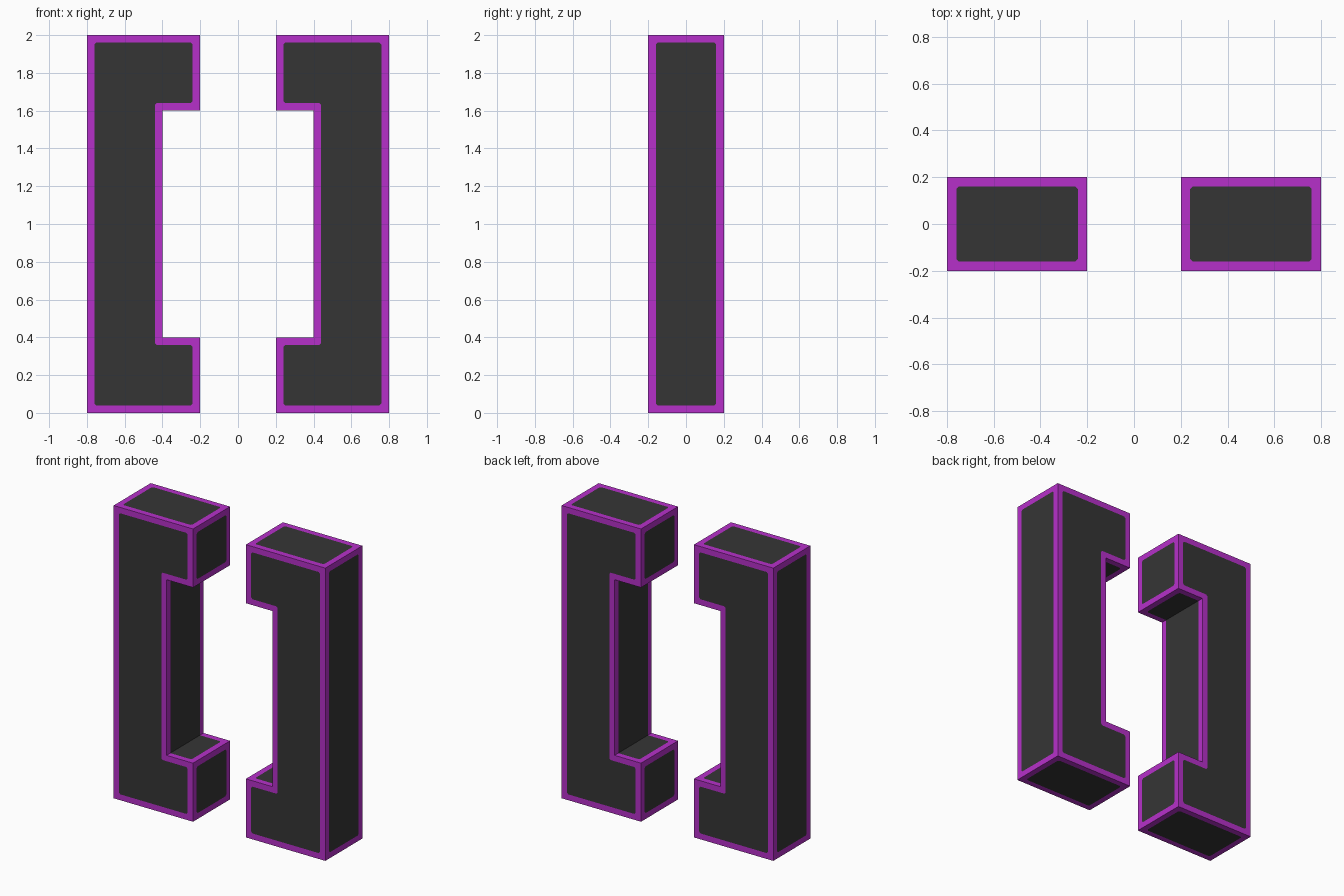
import bpy, bmesh
from mathutils import Vector, Matrix

if "Cube" in bpy.data.objects:
    bpy.data.objects.remove(bpy.data.objects["Cube"])

EDGE, NICK, HALF = 0.04, 0.01, 0.2   # trim width, panel corner cut, half depth


def material(name, rgb):
    m = bpy.data.materials.new(name)
    m.diffuse_color = (*rgb, 1)
    m.use_nodes = True
    m.node_tree.nodes["Principled BSDF"].inputs["Base Color"].default_value = m.diffuse_color
    return m


MATS = [material("magenta trim", (0.47, 0.03, 0.59)),
        material("charcoal panel", (0.036, 0.036, 0.036))]

# C-shaped bracket outline (x, z), counter-clockwise seen from the front
PROFILE = [(-.8, 0), (-.2, 0), (-.2, .4), (-.4, .4),
           (-.4, 1.6), (-.2, 1.6), (-.2, 2), (-.8, 2)]
CONCAVE = {3, 4}   # inner corners carry no trim


def add_face(bm, pts, mat):
    f = bm.faces.new([bm.verts.new(p) for p in pts])
    f.material_index = mat


def trimmed_face(bm, pts, normal, widths):
    """Flat right-angled face: dark panel with a trim strip along each edge."""
    n = len(pts)
    dirs = [(pts[(i + 1) % n] - pts[i]).normalized() for i in range(n)]
    ends = []   # panel points at each corner: (arriving, leaving)
    for i in range(n):
        inner = pts[i].copy()
        for j in (i - 1, i):
            inner += normal.cross(dirs[j]) * widths[j]
        c = NICK if widths[i - 1] and widths[i] else 0
        ends.append((inner - dirs[i - 1] * c, inner + dirs[i] * c))
    panel = []
    for i in range(n):
        a, b = ends[i]
        k = (i + 1) % n
        if widths[i]:
            add_face(bm, [pts[i], pts[k], ends[k][0], b], 0)
        if (a - b).length > 1e-5:
            add_face(bm, [pts[i], b, a], 0)
            panel += [a, b]
        else:
            panel.append(a)
    add_face(bm, panel, 1)


def bracket(name, turn):
    bm = bmesh.new()
    front = [Vector((x, -HALF, z)) for x, z in PROFILE]
    back = [Vector((x, HALF, z)) for x, z in PROFILE]
    n = len(PROFILE)
    # front and back
    trimmed_face(bm, front, Vector((0, -1, 0)), [EDGE] * n)
    trimmed_face(bm, back[::-1], Vector((0, 1, 0)), [EDGE] * n)
    # sides all around the outline
    for i in range(n):
        k = (i + 1) % n
        loop = [front[k], front[i], back[i], back[k]]
        normal = (loop[1] - loop[0]).cross(loop[2] - loop[1]).normalized()
        trimmed_face(bm, loop, normal, [EDGE, 0 if i in CONCAVE else EDGE,
                                        EDGE, 0 if k in CONCAVE else EDGE])
    bmesh.ops.remove_doubles(bm, verts=bm.verts, dist=1e-5)
    bm.transform(Matrix.Rotation(turn, 4, 'Z'))
    me = bpy.data.meshes.new(name)
    bm.to_mesh(me)
    bm.free()
    for m in MATS:
        me.materials.append(m)
    bpy.context.collection.objects.link(bpy.data.objects.new(name, me))


bracket("left_bracket", 0)
bracket("right_bracket", 3.14159265)
